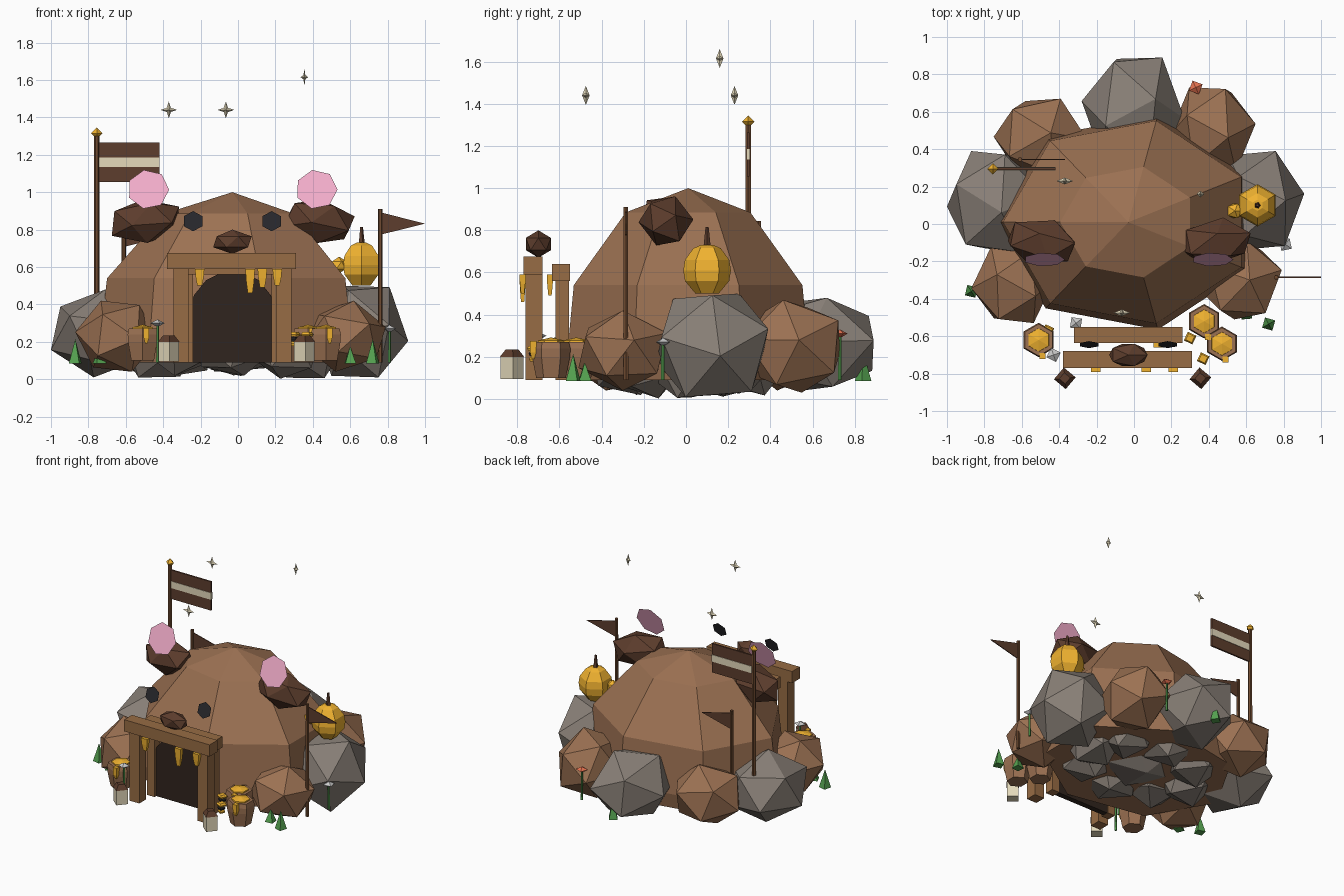
import bpy, bmesh, math, random
from mathutils import Matrix, Vector, Euler

if "Cube" in bpy.data.objects:
    bpy.data.objects.remove(bpy.data.objects["Cube"])

random.seed(4)
R = math.radians
CX = -0.03  # centre line of the front face


def mat(name, r, g, b):
    m = bpy.data.materials.new(name)
    m.diffuse_color = (r, g, b, 1)
    m.use_nodes = True
    m.node_tree.nodes["Principled BSDF"].inputs["Base Color"].default_value = m.diffuse_color
    return m


FUR = mat("brown", 0.33, 0.165, 0.085)
DARK = mat("dark_brown", 0.11, 0.047, 0.026)
POLE = mat("pole_brown", 0.16, 0.07, 0.03)
WOOD = mat("wood", 0.31, 0.15, 0.058)
STONE = mat("stone", 0.25, 0.215, 0.185)
GOLD = mat("gold", 0.88, 0.45, 0.03)
PINK = mat("pink", 0.90, 0.42, 0.60)
BLACK = mat("black", 0.02, 0.02, 0.024)
HOLE = mat("hole", 0.03, 0.018, 0.013)
CREAM = mat("cream", 0.78, 0.70, 0.50)
GREEN = mat("green", 0.09, 0.36, 0.08)
RED = mat("red", 0.80, 0.17, 0.08)
WHITE = mat("white", 0.76, 0.76, 0.74)


def finish(bm, name, m, recalc=True):
    if recalc:
        bmesh.ops.recalc_face_normals(bm, faces=bm.faces)
    me = bpy.data.meshes.new(name)
    bm.to_mesh(me)
    bm.free()
    me.materials.append(m)
    ob = bpy.data.objects.new(name, me)
    bpy.context.collection.objects.link(ob)
    return ob


def blob(name, loc, size, m, rot=(0, 0, 0)):
    bm = bmesh.new()
    bmesh.ops.create_icosphere(bm, subdivisions=1, radius=1)
    bm.transform(Matrix.LocRotScale(Vector(loc), Euler([R(a) for a in rot]), Vector(size)))
    return finish(bm, name, m)


def rock(name, lo, hi, m):
    """Randomly turned 20-sided stone fitted to a bounding box."""
    bm = bmesh.new()
    bmesh.ops.create_icosphere(bm, subdivisions=1, radius=1)
    bm.transform(Euler([random.uniform(0, 6.28) for _ in range(3)]).to_matrix().to_4x4())
    for i in range(3):
        a = min(v.co[i] for v in bm.verts)
        b = max(v.co[i] for v in bm.verts)
        for v in bm.verts:
            v.co[i] = lo[i] + (v.co[i] - a) / (b - a) * (hi[i] - lo[i])
    return finish(bm, name, m)


def box(name, lo, hi, m):
    bm = bmesh.new()
    bmesh.ops.create_cube(bm, size=1)
    lo, hi = Vector(lo), Vector(hi)
    bm.transform(Matrix.LocRotScale((lo + hi) / 2, None, hi - lo))
    return finish(bm, name, m)


def lathe(name, loc, profile, n, m, turn=0, sy=1):
    """Stack of n-sided rings from (radius, z) pairs; radius 0 makes a point."""
    bm = bmesh.new()
    rings = [[bm.verts.new((loc[0] + r * math.cos(R(turn) + i * math.tau / n),
                            loc[1] + sy * r * math.sin(R(turn) + i * math.tau / n), loc[2] + z))
              for i in range(n)] for r, z in profile]
    for a, b in zip(rings, rings[1:]):
        for i in range(n):
            bm.faces.new((a[i], a[(i + 1) % n], b[(i + 1) % n], b[i]))
    bm.faces.new(rings[0][::-1])
    bm.faces.new(rings[-1])
    bmesh.ops.remove_doubles(bm, verts=bm.verts, dist=1e-5)
    return finish(bm, name, m)


def slab(name, pts, y0, y1, m):
    """Front (x, z) outline extruded from y0 to y1."""
    bm = bmesh.new()
    f = bm.faces.new([bm.verts.new((x, y0, z)) for x, z in pts])
    for v in bmesh.ops.extrude_face_region(bm, geom=[f])["geom"]:
        if isinstance(v, bmesh.types.BMVert):
            v.co.y = y1
    return finish(bm, name, m)


def disc(name, loc, r, n, m, turn=0):
    """Flat polygon facing front, its top leaning back."""
    bm = bmesh.new()
    bmesh.ops.create_circle(bm, cap_ends=True, segments=n, radius=r)
    bm.transform(Matrix.Translation(loc) @ Matrix.Rotation(R(71), 4, 'X') @ Matrix.Rotation(R(turn), 4, 'Z'))
    return finish(bm, name, m, recalc=False)


# seven-sided faceted dome body
lathe("dome", (CX, 0.01, 0), [(.68, .09), (.71, .2), (.67, .54), (.365, .885), (0, 1.0)], 7, FUR, 180, .83)

# boulders round the dome
rock("boulder_back", (-.28, .33, .04), (.27, .89, .48), STONE)
rock("boulder_back_right", (.19, .28, .03), (.65, .73, .47), FUR)
rock("boulder_back_left", (-.75, .25, .04), (-.25, .67, .46), FUR)
rock("boulder_right", (.40, -.14, .01), (.91, .39, .50), STONE)
rock("boulder_left", (-1.0, -.15, .01), (-.48, .39, .48), STONE)
rock("boulder_front_right", (.35, -.51, .04), (.79, -.09, .42), FUR)
rock("boulder_front_left", (-.87, -.53, .04), (-.43, -.12, .42), FUR)

# stones under the dome
for i in range(8):
    a = i * math.tau / 8 - math.pi / 2
    x, y = 0.40 * math.cos(a) + CX, 0.29 * math.sin(a) + 0.02
    rock("under_stone", (x - .2, y - .19, random.uniform(0, .03)), (x + .2, y + .19, .38), STONE)
rock("under_stone_middle", (-.3, -.24, .02), (.25, .28, .4), STONE)

# doorway and timber frames
half = [(.222, .09), (.222, .40), (.205, .45), (.14, .53), (.07, .565)]
slab("door_opening", [(CX + x, z) for x, z in half] + [(CX - x, z) for x, z in half[::-1]], -.60, -.56, HOLE)
for s in (-1, 1):
    xs = sorted((CX + s * .235, CX + s * .315))
    box("front_post", (xs[0], -.76, .09), (xs[1], -.68, .60), WOOD)
    xs = sorted((CX + s * .21, CX + s * .27))
    box("back_post", (xs[0], -.62, .09), (xs[1], -.555, .57), WOOD)
box("front_lintel", (-.38, -.77, .59), (.31, -.68, .675), WOOD)
box("back_lintel", (-.32, -.635, .56), (.26, -.55, .64), WOOD)

# honey drips
for x, y, l in ((-.205, -.775, .09), (.065, -.775, .13), (.21, -.775, .09), (.13, -.645, .1)):
    lathe("honey_drip", (x, y, .59), [(.018, -l), (.03, -l * .5), (.036, 0)], 4, GOLD, 45, .6)

# face: nose, eyes, ears
blob("nose", (CX, -.70, .735), (.115, .07, .065), DARK)
for s in (-1, 1):
    disc("eye", (CX + s * .21, -.645, .845), .057, 6, BLACK)
    blob("ear", (CX + s * .465, -.095, .845), (.21, .13, .125), DARK, (-20, s * 8, s * 8))
    disc("inner_ear", (CX + s * .45, -.19, 1.015), .112, 7, PINK, 12)

# striped banner
lathe("banner_pole", (-.755, .295, 0), [(.016, .12), (.014, 1.3)], 6, POLE)
lathe("banner_finial", (-.755, .295, 1.315), [(0, -.03), (.03, 0), (0, .03)], 4, GOLD)
box("banner_cloth", (-.745, .289, 1.055), (-.42, .301, 1.265), DARK)
box("banner_stripe", (-.742, .286, 1.135), (-.419, .304, 1.185), CREAM)

# pennants
for x, y, dz in ((.76, -.285, 0), (-.61, .345, -.065)):
    lathe("pennant_pole", (x, y, dz), [(.013, .09 - dz * 3), (.012, .91)], 6, POLE)
    slab("pennant", [(x + .01, .89 + dz), (x + .24, .832 + dz), (x + .01, .775 + dz)], y - .003, y + .003, DARK)

# hanging hive and small honey lump on the dome
lathe("hive", (.66, .1, 0), [(.055, .50), (.105, .56), (.113, .61), (.105, .66), (.065, .715), (.03, .73)], 6, GOLD, 30)
lathe("hive_stem", (.66, .1, 0), [(.018, .72), (.008, .815)], 5, DARK)
blob("honey_lump", (.54, .07, .61), (.05, .045, .045), GOLD)

# honey pots
for x, y in ((.375, -.52), (.47, -.64), (-.51, -.62)):
    lathe("honey_pot", (x, y, 0), [(.07, .10), (.09, .2), (.092, .24), (.085, .27)], 6, FUR, 30)
    lathe("pot_honey", (x, y, 0), [(.064, .262), (.062, .278), (0, .292)], 6, GOLD, 30)
    lathe("pot_drip", (x + .02, y - .085, 0), [(.008, .19), (.02, .22), (.022, .275)], 4, GOLD, 45)

# bees by the pots
for x, y in ((.30, -.61), (.37, -.72), (-.46, -.57)):
    for z, r, m in ((.19, .026, GOLD), (.215, .028, BLACK), (.24, .036, GOLD)):
        lathe("bee_segment", (x, y, z), [(r * .8, -.012), (r, 0), (r * .7, .012)], 4, m, 20)

# lanterns
for x in (-.37, .355):
    lathe("lantern", (x, -.825, 0), [(.055, .095), (.055, .2)], 4, CREAM, 5)
    lathe("lantern_cap", (x, -.825, 0), [(.058, .2), (.03, .235)], 4, DARK, 5)

# flowers
for x, y, z, m in ((-.31, -.53, .25, WHITE), (-.43, -.70, .30, WHITE), (.81, -.11, .27, WHITE), (.33, .73, .31, RED)):
    lathe("flower_stem", (x, y, 0), [(.009, .09), (.007, z)], 5, GREEN)
    lathe("flower_head", (x, y, z), [(.012, -.015), (.04, 0), (0, .02)], 4, m, random.uniform(0, 90))

# grass tufts
for x, y, h in ((-.87, -.36, .13), (-.74, -.42, .09), (.72, -.535, .13), (.60, -.48, .09), (0, .84, .14)):
    lathe("grass_tuft", (x, y, .085), [(.04, 0), (0, h)], 4, GREEN, random.uniform(0, 90))

# floating sparkles
for x, y, z, w in ((-.37, .23, 1.44, 1), (-.065, -.475, 1.44, 1), (.355, .16, 1.615, .45)):
    bm = bmesh.new()
    rim = [bm.verts.new((w * r * math.cos(i * math.pi / 4), 0, r * math.sin(i * math.pi / 4)))
           for i in range(8) for r in [.045 if i % 2 == 0 else .016]]
    for side in (-.018, .018):
        tip = bm.verts.new((0, side, 0))
        for i in range(8):
            bm.faces.new((rim[i], rim[(i + 1) % 8], tip))
    bm.transform(Matrix.Translation((x, y, z)))
    finish(bm, "sparkle", CREAM)
